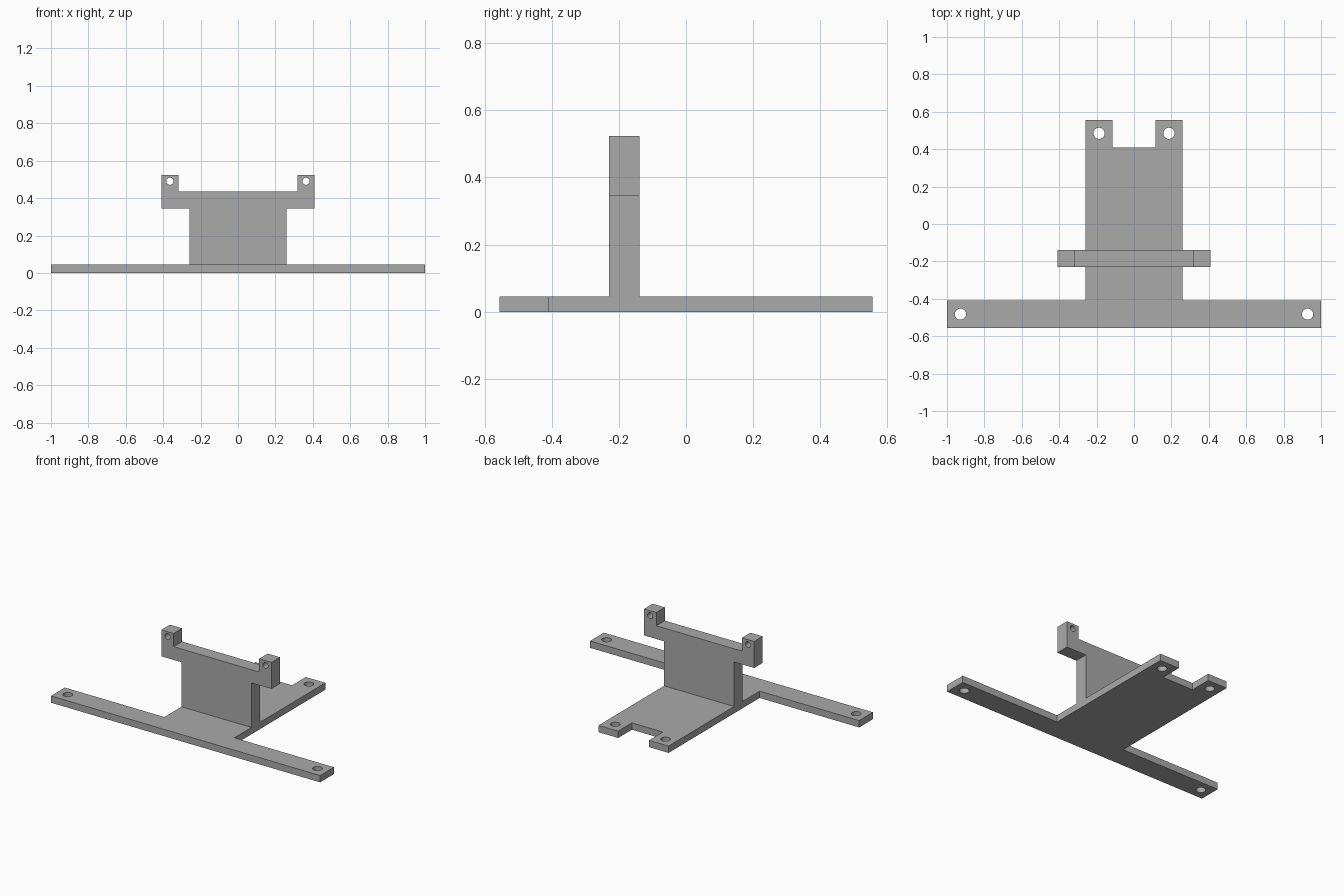
import bpy
import bmesh
from math import radians
from mathutils import Matrix, Vector

if "Cube" in bpy.data.objects:
    bpy.data.objects.remove(bpy.data.objects["Cube"], do_unlink=True)

grey = bpy.data.materials.new("plain grey")
grey.use_nodes = True
colour = (0.4, 0.4, 0.4, 1)
grey.diffuse_color = colour
grey.node_tree.nodes["Principled BSDF"].inputs["Base Color"].default_value = colour


def mesh_object(name, bm):
    bmesh.ops.recalc_face_normals(bm, faces=bm.faces)
    mesh = bpy.data.meshes.new(name)
    bm.to_mesh(mesh)
    bm.free()
    mesh.materials.append(grey)
    obj = bpy.data.objects.new(name, mesh)
    bpy.context.collection.objects.link(obj)
    return obj


def extrude_half(name, half, depth, frame):
    """Mirror a half outline across its centre line, then extrude it."""
    outline = half + [(-u, v) for u, v in reversed(half)]
    bm = bmesh.new()
    face = bm.faces.new([bm.verts.new((u, v, 0)) for u, v in outline])
    new = bmesh.ops.extrude_face_region(bm, geom=[face])["geom"]
    tops = [g for g in new if isinstance(g, bmesh.types.BMVert)]
    bmesh.ops.translate(bm, verts=tops, vec=Vector((0, 0, depth)))
    bm.transform(frame)
    return mesh_object(name, bm)


def drill(obj, centres, radius, frame):
    """Cut a mirrored pair of round holes for each centre."""
    bm = bmesh.new()
    for u, v in centres:
        for side in (-1, 1):
            bmesh.ops.create_cone(bm, cap_ends=True, segments=32, radius1=radius, radius2=radius,
                                  depth=1, matrix=frame @ Matrix.Translation((side * u, v, 0)))
    cutter = mesh_object("hole_cutter", bm)
    cutter.hide_render = True
    cut = obj.modifiers.new("holes", "BOOLEAN")
    cut.operation = "DIFFERENCE"
    cut.solver = "EXACT"
    cut.object = cutter
    bpy.ops.object.select_all(action="DESELECT")
    bpy.context.view_layer.objects.active = obj
    obj.select_set(True)
    bpy.ops.object.modifier_apply(modifier=cut.name)
    bpy.data.objects.remove(cutter, do_unlink=True)
    bpy.ops.object.shade_smooth_by_angle(angle=radians(30))


# Flat base: wide front bar, central tongue, two rear tabs
flat = Matrix.Identity(4)
base = extrude_half("base_plate", [(1, -0.556), (1, -0.41), (0.26, -0.41), (0.26, 0.556),
                                   (0.115, 0.556), (0.115, 0.41)], 0.046, flat)
drill(base, [(0.928, -0.482), (0.187, 0.485)], 0.03, flat)

# Upright plate with side arms and drilled ears
upright = Matrix.Translation((0, -0.139, 0)) @ Matrix.Rotation(radians(90), 4, "X")
wall = extrude_half("upright_bracket", [(0.26, 0.046), (0.26, 0.345), (0.409, 0.345), (0.409, 0.523),
                                        (0.318, 0.523), (0.318, 0.434)], 0.09, upright)
drill(wall, [(0.364, 0.49)], 0.019, upright)
